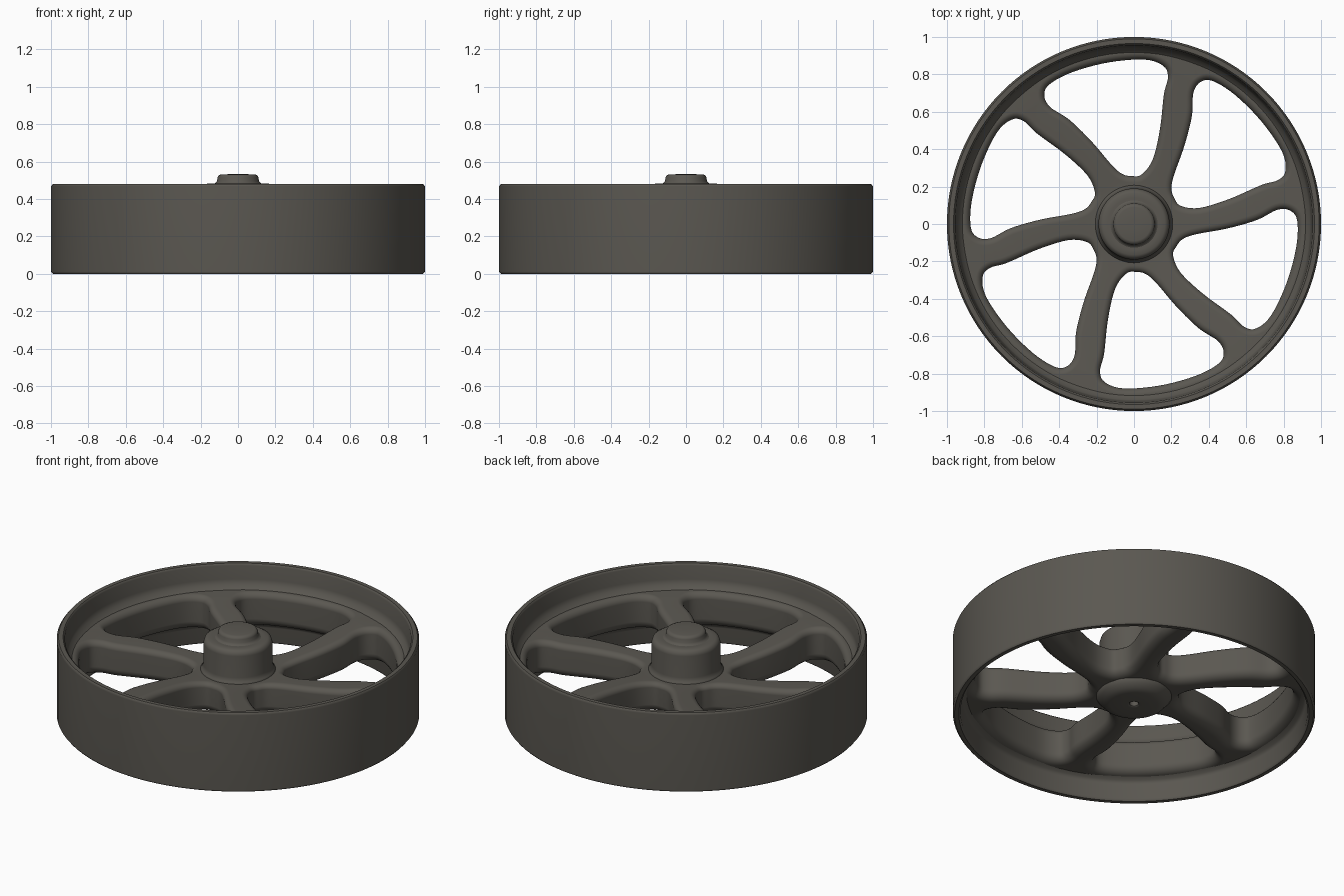
import bpy
import bmesh
from math import sin, cos, pi, hypot
from mathutils import Vector, Matrix

cube = bpy.data.objects.get("Cube")
if cube:
    bpy.data.objects.remove(cube, do_unlink=True)

# Single cast iron colour
COLOUR = (0.103, 0.096, 0.082, 1)
iron = bpy.data.materials.new("dark cast iron")
iron.use_nodes = True
iron.diffuse_color = COLOUR
shader = next(n for n in iron.node_tree.nodes if n.type == "BSDF_PRINCIPLED")
shader.inputs["Base Color"].default_value = COLOUR
shader.inputs["Roughness"].default_value = 0.7

SEGMENTS = 128


def finish(name, bm):
    """Turn a bmesh into a smooth-shaded object."""
    bmesh.ops.recalc_face_normals(bm, faces=bm.faces[:])
    mesh = bpy.data.meshes.new(name)
    bm.to_mesh(mesh)
    bm.free()
    mesh.materials.append(iron)
    obj = bpy.data.objects.new(name, mesh)
    bpy.context.collection.objects.link(obj)
    bpy.ops.object.select_all(action="DESELECT")
    obj.select_set(True)
    bpy.context.view_layer.objects.active = obj
    bpy.ops.object.shade_smooth_by_angle(angle=pi / 4)
    weighted = obj.modifiers.new("clean_shading", "WEIGHTED_NORMAL")
    weighted.keep_sharp = True
    return obj


def bridge(bm, a, b):
    """Join two rings of equal length with quads."""
    for i in range(len(a)):
        j = (i + 1) % len(a)
        bm.faces.new((a[i], a[j], b[j], b[i]))


def lathe(name, profile, closed=False):
    """Revolve (radius, height) points about z; open ends get caps."""
    bm = bmesh.new()
    angles = [2 * pi * i / SEGMENTS for i in range(SEGMENTS)]
    rings = [[bm.verts.new((r * cos(a), r * sin(a), z)) for a in angles]
             for r, z in profile]
    for a, b in zip(rings, rings[1:]):
        bridge(bm, a, b)
    if closed:
        bridge(bm, rings[-1], rings[0])
    else:
        bm.faces.new(rings[0])
        bm.faces.new(rings[-1])
    return finish(name, bm)


def smooth_loop(points, steps=5):
    """Sample a closed Catmull-Rom loop through the points."""
    pts = [Vector(p) for p in points]
    n = len(pts)
    out = []
    for i in range(n):
        a, b, c, d = (pts[(i + k) % n] for k in (-1, 0, 1, 2))
        for s in range(steps):
            t = s / steps
            out.append(b + (c - a) * t / 2 + (2 * a - 5 * b + 4 * c - d) * t * t / 2
                       + (3 * b - a - 3 * c + d) * t ** 3 / 2)
    return out


# Rim: a broad band with a soft lip and fillets running onto the web
lathe("rim", [
    (0.99, 0.0), (1.0, 0.012), (1.0, 0.468), (0.99, 0.48), (0.965, 0.48),
    (0.955, 0.47), (0.948, 0.39), (0.94, 0.36), (0.915, 0.338),
    (0.915, 0.135), (0.94, 0.12), (0.95, 0.1), (0.957, 0.012), (0.967, 0.0),
], closed=True)

# Hub: barrel above the spokes, shallow boss and blind bore below
lathe("hub", [
    (0.025, 0.11), (0.025, 0.065), (0.035, 0.057), (0.13, 0.057),
    (0.17, 0.068), (0.19, 0.09), (0.215, 0.118), (0.215, 0.28),
    (0.2, 0.295), (0.191, 0.32), (0.19, 0.45), (0.183, 0.472),
    (0.165, 0.482), (0.14, 0.482),
])

# Axle cap on top of the hub
lathe("axle_cap", [
    (0.14, 0.475), (0.122, 0.484), (0.112, 0.495), (0.11, 0.515),
    (0.104, 0.526), (0.09, 0.532), (0.02, 0.533),
])

# Outline of one opening between two curved spokes, counter-clockwise
OPENING = smooth_loop([
    (0.215, 0.14), (0.25, 0.097), (0.35, 0.086), (0.51, 0.134), (0.68, 0.208),
    (0.77, 0.235), (0.81, 0.285), (0.79, 0.39), (0.68, 0.55), (0.54, 0.69),
    (0.42, 0.765), (0.354, 0.758), (0.317, 0.70), (0.31, 0.58), (0.27, 0.42),
    (0.215, 0.265), (0.2, 0.19),
])

# Web with six spokes: openings are cut with rounded edges above and below
TOP, BOTTOM = 0.34, 0.13
TOP_ROUND, BOTTOM_ROUND = 0.035, 0.055
quarter = [i * pi / 10 for i in range(6)]
edge_section = [(TOP_ROUND * (1 - sin(a)), TOP - TOP_ROUND * (1 - cos(a)))
                for a in quarter]
edge_section += [(BOTTOM_ROUND * (1 - cos(a)), BOTTOM + BOTTOM_ROUND * (1 - sin(a)))
                 for a in quarter]

bm = bmesh.new()
outer = [[bm.verts.new((0.945 * cos(2 * pi * i / SEGMENTS),
                        0.945 * sin(2 * pi * i / SEGMENTS), z))
          for i in range(SEGMENTS)] for z in (TOP, BOTTOM)]
top_loops, bottom_loops = [outer[0]], [outer[1]]
count = len(OPENING)
normals = []
for i in range(count):
    tangent = (OPENING[(i + 1) % count] - OPENING[i - 1]).normalized()
    normals.append(Vector((tangent.y, -tangent.x)))
for k in range(6):
    turn = Matrix.Rotation(k * pi / 3, 3, "Z")
    rings = []
    for offset, z in edge_section:
        rings.append([bm.verts.new(turn @ (p + n * offset).to_3d() + Vector((0, 0, z)))
                      for p, n in zip(OPENING, normals)])
    for a, b in zip(rings, rings[1:]):
        bridge(bm, a, b)
    top_loops.append(rings[0])
    bottom_loops.append(rings[-1])
bridge(bm, outer[0], outer[1])

for loops, facing in ((top_loops, 1), (bottom_loops, -1)):
    edges = [bm.edges.get((ring[i - 1], ring[i]))
             for ring in loops for i in range(len(ring))]
    bmesh.ops.triangle_fill(bm, edges=edges, use_beauty=True,
                            use_dissolve=False, normal=(0, 0, facing))

# Dish the spokes gently down towards the hub
for v in bm.verts:
    depth = max(0, 0.9 - hypot(v.co.x, v.co.y)) / 0.65
    v.co.z -= 0.05 * depth * v.co.z / TOP
finish("spoked_web", bm)
